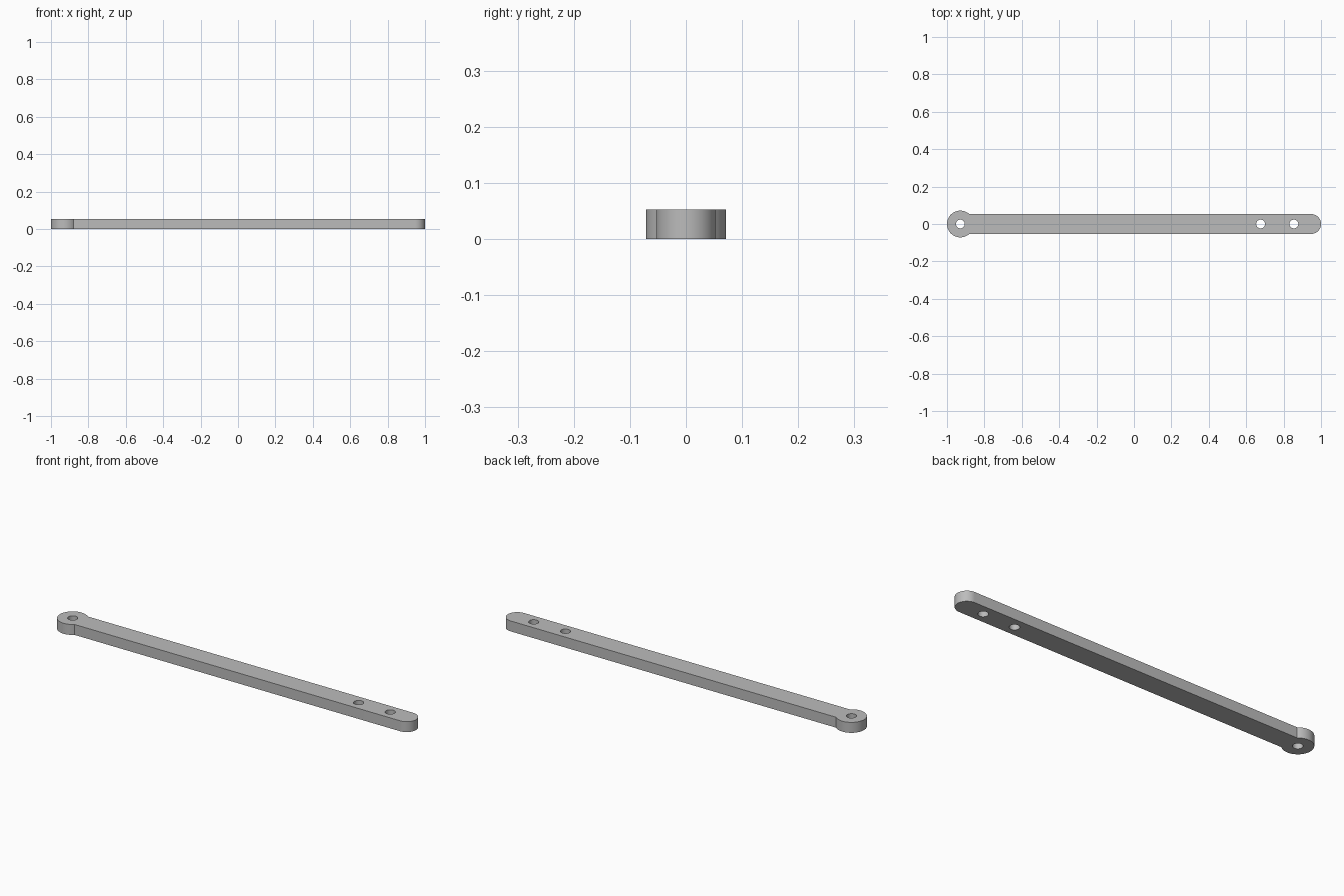
import bpy
import bmesh
from math import acos, asin, cos, pi, sin

cube = bpy.data.objects.get("Cube")
if cube:
    bpy.data.objects.remove(cube, do_unlink=True)

HEIGHT = 0.053
BAR_R = 0.053        # half width of the bar and radius of its round end
EYE_R = 0.0715       # radius of the larger round eye
EYE_X = EYE_R - 1
TIP_X = 1 - BAR_R
HOLE_R = 0.0235
HOLES = (EYE_X, 0.677, 0.855)


def arc(cx, radius, start, end, steps):
    """Points along an arc centred on the long axis, both ends included."""
    angles = [start + (end - start) * i / steps for i in range(steps + 1)]
    return [(cx + radius * cos(a), radius * sin(a), 0) for a in angles]


def add_loop(bm, points):
    verts = [bm.verts.new(p) for p in points]
    for a, b in zip(verts, verts[1:] + verts[:1]):
        bm.edges.new((a, b))


metal = bpy.data.materials.new("grey metal")
metal.use_nodes = True
grey = (0.5, 0.5, 0.5, 1)
metal.diffuse_color = grey
metal.node_tree.nodes["Principled BSDF"].inputs["Base Color"].default_value = grey

# Outline: round tip, straight sides, larger eye
bm = bmesh.new()
join = asin(BAR_R / EYE_R)
add_loop(bm, arc(TIP_X, BAR_R, -pi / 2, pi / 2, 32)
         + arc(EYE_X, EYE_R, join, 2 * pi - join, 56))

# Pin holes
for x in HOLES:
    add_loop(bm, arc(x, HOLE_R, 0, 2 * pi, 40)[:-1])

# Fill the flat shape and raise it to full thickness
bmesh.ops.triangle_fill(bm, use_beauty=True, edges=bm.edges[:])
raised = bmesh.ops.extrude_face_region(bm, geom=bm.faces[:], use_keep_orig=True)
top = [v for v in raised["geom"] if isinstance(v, bmesh.types.BMVert)]
bmesh.ops.translate(bm, verts=top, vec=(0, 0, HEIGHT))
bmesh.ops.recalc_face_normals(bm, faces=bm.faces[:])

mesh = bpy.data.meshes.new("link_arm")
bm.to_mesh(mesh)
bm.free()
mesh.materials.append(metal)
arm = bpy.data.objects.new("link_arm", mesh)
bpy.context.collection.objects.link(arm)

# Smooth round walls, crisp rims
bpy.ops.object.select_all(action="DESELECT")
arm.select_set(True)
bpy.context.view_layer.objects.active = arm
bpy.ops.object.shade_smooth_by_angle(angle=pi / 6)
